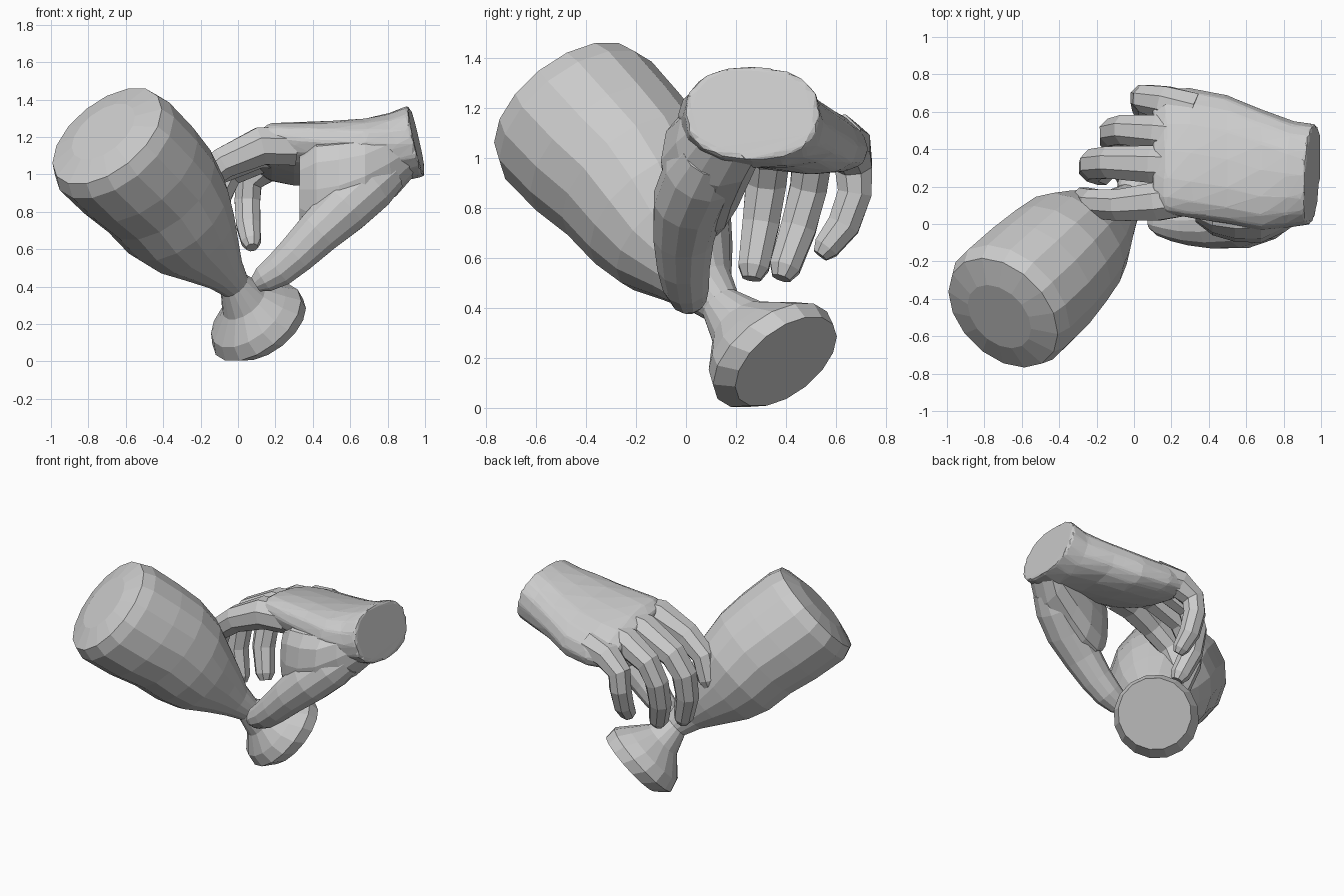
import bpy, bmesh, math
from mathutils import Vector


def loft(name, rings):
    """Skin a list of equal-sized point rings and cap both ends."""
    bm = bmesh.new()
    vs = [[bm.verts.new(p) for p in r] for r in rings]
    n = len(vs[0])
    for a, b in zip(vs, vs[1:]):
        for i in range(n):
            j = (i + 1) % n
            bm.faces.new((a[i], a[j], b[j], b[i]))
    bm.faces.new(vs[0][::-1])
    bm.faces.new(vs[-1])
    bmesh.ops.recalc_face_normals(bm, faces=bm.faces)
    me = bpy.data.meshes.new(name)
    bm.to_mesh(me)
    bm.free()
    ob = bpy.data.objects.new(name, me)
    bpy.context.collection.objects.link(ob)
    return ob


def tube(name, path, sides, ref=(0, 1, 0), tip=True, axis=None):
    """Loft circles along a path of (x, y, z, radius); optional rounded tip."""
    pts = [Vector(p[:3]) for p in path]
    rad = [p[3] for p in path]
    if tip:
        d = (pts[-1] - pts[-2]).normalized()
        end, r = pts[-1], rad[-1]
        pts += [end + d * r * 0.7]
        rad += [r * 0.6]
    rings = []
    for i, (c, r) in enumerate(zip(pts, rad)):
        t = Vector(axis) if axis else pts[min(i + 1, len(pts) - 1)] - pts[max(i - 1, 0)]
        t.normalize()
        u = (Vector(ref) - t * t.dot(Vector(ref))).normalized()
        v = t.cross(u)
        rings.append([c + (u * math.cos(a) + v * math.sin(a)) * r
                      for a in (2 * math.pi * (k + 0.5) / sides for k in range(sides))])
    return loft(name, rings)


def slab(name, sections, sides):
    """Loft squarish ellipses across x: x, centre y, centre z, half width,
    half height, sideways tilt, slant of the cut."""
    rings = []
    for x, cy, cz, hy, hz, tilt, slant in sections:
        ring = []
        for k in range(sides):
            a = 2 * math.pi * k / sides
            c, s = math.cos(a), math.sin(a)
            dy = hy * math.copysign(abs(c) ** 0.85, c)
            dz = hz * math.copysign(abs(s) ** 0.85, s)
            ring.append((x + dz * slant + 0.06 * dy * (slant != 0),
                         cy + dy, cz + dz + tilt * dy))
        rings.append(ring)
    return loft(name, rings)


# Flared stalk: thick body, thin neck, flat-ended foot
tube("stalk", [
    (-0.72, -0.495, 1.23, 0.20), (-0.70, -0.475, 1.205, 0.345),
    (-0.66, -0.43, 1.15, 0.375), (-0.53, -0.31, 1.02, 0.37),
    (-0.42, -0.20, 0.91, 0.35), (-0.33, -0.11, 0.78, 0.325),
    (-0.25, -0.05, 0.67, 0.27), (-0.16, 0.025, 0.57, 0.19),
    (-0.08, 0.08, 0.48, 0.12), (-0.02, 0.14, 0.41, 0.085),
    (0.03, 0.22, 0.325, 0.135), (0.055, 0.29, 0.25, 0.235),
    (0.10, 0.345, 0.21, 0.28), (0.16, 0.40, 0.185, 0.24)],
    16, ref=(0, 0, 1), tip=False, axis=(0.53, 0.53, -0.66))

# Wrist and palm
hand = [slab("hand", [
    (0.955, 0.265, 1.18, 0.27, 0.19, 0.0, -0.22),
    (0.84, 0.265, 1.145, 0.285, 0.185, -0.03, -0.15),
    (0.68, 0.29, 1.13, 0.325, 0.165, -0.10, 0),
    (0.50, 0.345, 1.11, 0.345, 0.16, -0.18, 0),
    (0.30, 0.38, 1.11, 0.35, 0.145, -0.22, 0),
    (0.17, 0.39, 1.12, 0.335, 0.12, -0.26, 0),
    (0.10, 0.39, 1.12, 0.28, 0.07, -0.26, 0)], 16)]

# Fleshy thumb base joining the thumb to the side of the palm
hand.append(slab("thumb_base", [
    (0.93, 0.20, 1.13, 0.16, 0.12, 0.0, -0.22),
    (0.82, 0.13, 1.06, 0.17, 0.175, 0.0, -0.15),
    (0.68, 0.08, 0.99, 0.18, 0.21, 0.0, 0),
    (0.54, 0.065, 0.94, 0.16, 0.25, 0.0, 0),
    (0.42, 0.06, 0.92, 0.12, 0.26, 0.0, 0),
    (0.33, 0.07, 0.92, 0.06, 0.18, 0.0, 0)], 12))

# Thumb
hand.append(tube("thumb", [
    (0.80, 0.10, 1.02, 0.12), (0.70, 0.06, 0.94, 0.15),
    (0.57, 0.01, 0.82, 0.145), (0.43, -0.01, 0.69, 0.125),
    (0.31, -0.01, 0.57, 0.108), (0.22, 0.0, 0.49, 0.095),
    (0.14, 0.01, 0.44, 0.075)], 12))

# Curled fingers, knuckle to tip
fingers = {
    "index_finger": [(0.30, 0.15, 1.15, 0.11), (0.12, 0.12, 1.15, 0.11),
                     (-0.08, 0.10, 1.06, 0.09), (-0.22, 0.11, 0.95, 0.082),
                     (-0.27, 0.13, 0.80, 0.07)],
    "middle_finger": [(0.28, 0.31, 1.14, 0.11), (0.10, 0.32, 1.13, 0.108),
                      (-0.13, 0.33, 1.02, 0.092), (-0.21, 0.32, 0.90, 0.087),
                      (-0.22, 0.30, 0.74, 0.08), (-0.17, 0.27, 0.56, 0.066)],
    "ring_finger": [(0.28, 0.47, 1.11, 0.11), (0.12, 0.49, 1.10, 0.10),
                    (-0.05, 0.505, 1.01, 0.085), (-0.11, 0.49, 0.88, 0.08),
                    (-0.11, 0.45, 0.72, 0.077), (-0.06, 0.395, 0.56, 0.066)],
    "little_finger": [(0.32, 0.60, 1.07, 0.11), (0.16, 0.65, 1.05, 0.095),
                      (0.06, 0.67, 0.97, 0.08), (0.05, 0.675, 0.86, 0.074),
                      (0.055, 0.63, 0.73, 0.07), (0.07, 0.56, 0.64, 0.056)]}
for name, path in fingers.items():
    hand.append(tube(name, path, 8))

# Fuse the hand into one skin, soften the joins, reduce to low-poly facets
for ob in bpy.context.view_layer.objects:
    ob.select_set(ob in hand)
bpy.context.view_layer.objects.active = hand[0]
bpy.ops.object.join()
hand = hand[0]
fuse = hand.modifiers.new("fuse", 'REMESH')
fuse.mode = 'VOXEL'
fuse.voxel_size = 0.014
soft = hand.modifiers.new("soften", 'SMOOTH')
soft.factor = 0.5
soft.iterations = 5
low = hand.modifiers.new("facet", 'DECIMATE')
low.ratio = 0.035
for m in ("fuse", "soften", "facet"):
    bpy.ops.object.modifier_apply(modifier=m)
for p in hand.data.polygons:
    p.use_smooth = False
